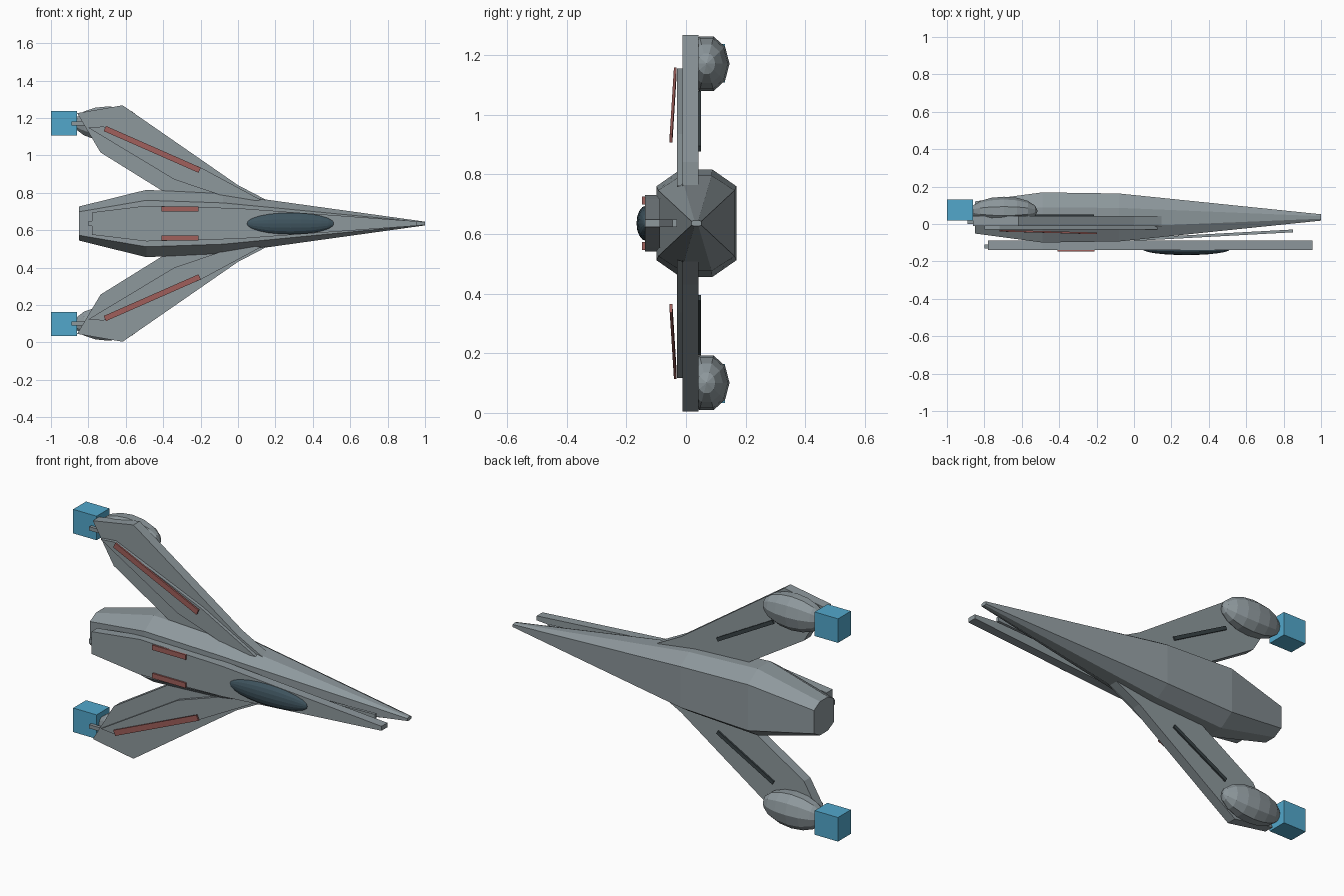
import bpy, bmesh, math
from mathutils import Vector, Matrix

if "Cube" in bpy.data.objects:
    bpy.data.objects.remove(bpy.data.objects["Cube"])

ZC = 0.636  # symmetry plane height


def material(name, rgb):
    m = bpy.data.materials.new(name)
    m.diffuse_color = (*rgb, 1)
    m.use_nodes = True
    m.node_tree.nodes["Principled BSDF"].inputs["Base Color"].default_value = m.diffuse_color
    return m


GREY = material("hull grey", (0.27, 0.315, 0.335))
BLUE = material("engine blue", (0.085, 0.39, 0.60))
RED = material("marking red", (0.35, 0.115, 0.105))
GLASS = material("canopy glass", (0.05, 0.09, 0.115))
DARK = material("dark trim", (0.04, 0.055, 0.06))


def finish(name, bm, mat):
    bmesh.ops.recalc_face_normals(bm, faces=bm.faces)
    me = bpy.data.meshes.new(name)
    bm.to_mesh(me)
    bm.free()
    me.materials.append(mat)
    ob = bpy.data.objects.new(name, me)
    bpy.context.collection.objects.link(ob)
    return ob


def loft(name, rings, mat):
    """Skin a list of equal rings and cap both ends."""
    bm = bmesh.new()
    vs = [[bm.verts.new(p) for p in r] for r in rings]
    n = len(vs[0])
    for a, b in zip(vs, vs[1:]):
        for i in range(n):
            j = (i + 1) % n
            bm.faces.new((a[i], a[j], b[j], b[i]))
    bm.faces.new(vs[0])
    bm.faces.new(vs[-1])
    return finish(name, bm, mat)


def plate(name, pts, y0, y1, mat, s=1):
    """Extrude an (x, z offset) outline between two depths."""
    return loft(name, [[(x, y, ZC + s * z) for x, z in pts] for y in (y0, y1)], mat)


def box(name, x, y, z, mat):
    return loft(name, [[(a, y[0], z[0]), (a, y[1], z[0]), (a, y[1], z[1]), (a, y[0], z[1])]
                       for a in x], mat)


def bar(name, p, q, width, thick, mat):
    """Straight bar from p to q, wide in the xz plane, thin in y."""
    p, q = Vector(p), Vector(q)
    d = (q - p).normalized()
    w = d.cross(Vector((0, 1, 0))).normalized() * width / 2
    t = Vector((0, thick / 2, 0))
    return loft(name, [[c + w + t, c + w - t, c - w - t, c - w + t] for c in (p, q)], mat)


def ellipsoid(name, centre, radii, seg, rings, mat):
    """Low-poly ellipsoid with its poles along x."""
    bm = bmesh.new()
    bmesh.ops.create_uvsphere(bm, u_segments=seg, v_segments=rings, radius=1)
    bm.transform(Matrix.Translation(centre) @ Matrix.Diagonal((*radii, 1))
                 @ Matrix.Rotation(math.pi / 2, 4, 'Y'))
    return finish(name, bm, mat)


# Fuselage: eight-sided tapered hull (x, half depth, half height)
octo = [(1, .69), (.4, 1), (-.4, 1), (-1, .69), (-1, -.69), (-.4, -1), (.4, -1), (1, -.69)]
loft("fuselage", [[(x, .035 + a * hy, ZC + b * hz) for a, b in octo] for x, hy, hz in
                  [(-.85, .086, .091), (-.49, .134, .18), (-.08, .128, .16), (1, .017, .01)]], GREY)

# Raised spine plate with its small tail nozzle, and the nose gun below it
side = [(-.78, .06), (-.49, .095), (0, .082), (.955, .012)]
plate("spine_plate", side + [(x, -z) for x, z in reversed(side)], -.138, -.088, GREY)
box("tail_nozzle", (-.80, -.77), (-.13, -.11), (ZC - .013, ZC + .013), GREY)
bar("nose_gun", (.0, -.083, ZC), (.85, -.037, ZC), .026, .015, GREY)

# Canopy
ellipsoid("canopy", (.28, -.134, ZC), (.235, .032, .059), 16, 12, GLASS)

for s, side_name in ((1, "upper"), (-1, "lower")):
    def z(v):
        return ZC + s * v

    # Swept wing and its thin armour layer
    plate(side_name + "_wing", [(-.86, .59), (-.617, .632), (0, .205), (.167, .118), (.1, .05),
                                (-.3, .05), (-.41, .178), (-.735, .38)], -.012, .042, GREY, s)
    plate(side_name + "_wing_armour", [(-.80, .512), (-.72, .519), (-.2, .3), (.125, .125),
                                       (0, .12), (-.34, .235)], -.03, -.012, GREY, s)
    # Red stripes on wing and spine, dark strip behind the wing
    bar(side_name + "_wing_stripe", (-.712, -.036, z(.508)), (-.205, -.05, z(.285)), .03, .009, RED)
    box(side_name + "_spine_stripe", (-.41, -.21), (-.147, -.138), (z(.063), z(.09)), RED)
    bar(side_name + "_rear_strip", (-.555, .046, z(.435)), (-.22, .046, z(.25)), .02, .009, DARK)
    # Engine pod, blue exhaust block and wingtip nub
    ellipsoid(side_name + "_engine_pod", (-.695, .069, z(.535)), (.18, .077, .096), 10, 8, GREY)
    box(side_name + "_exhaust", (-1, -.86), (.02, .13), (z(.472), z(.602)), BLUE)
    box(side_name + "_wingtip_nub", (-.89, -.82), (.0, .018), (z(.525), z(.545)), GREY)
